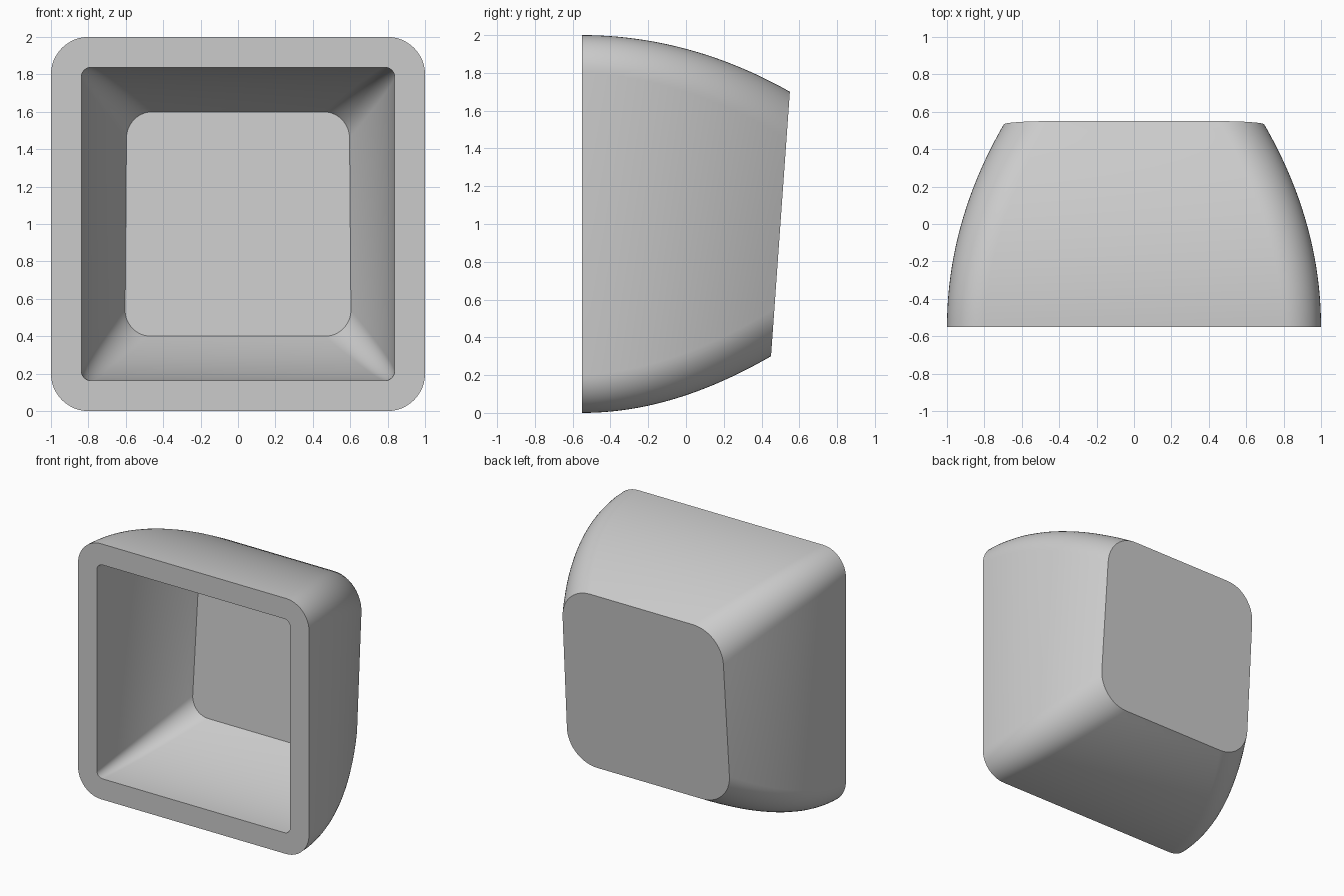
import bpy, bmesh, math

cube = bpy.data.objects.get("Cube")
if cube:
    bpy.data.objects.remove(cube, do_unlink=True)

STEPS, ARC = 24, 12
FRONT_Y, SLOPE = -0.55, 0.0714

grey = bpy.data.materials.new("plain grey")
grey.use_nodes = True
colour = (0.6, 0.6, 0.6, 1)
grey.diffuse_color = colour
grey.node_tree.nodes["Principled BSDF"].inputs["Base Color"].default_value = colour


def section(bm, t, half, radius, depth):
    """Rounded square whose plane leans further back as t grows."""
    ring = []
    for corner in range(4):
        mid = math.radians(45 + 90 * corner)
        sx, sz = math.copysign(1, math.cos(mid)), math.copysign(1, math.sin(mid))
        for i in range(ARC + 1):
            a = math.radians(90 * (corner + i / ARC))
            x = sx * (half - radius) + radius * math.cos(a)
            z = sz * (half - radius) + radius * math.sin(a)
            x *= 1 + 0.008 * t * t * (-z / half)
            y = FRONT_Y + t * (depth + SLOPE * z)
            ring.append(bm.verts.new((x, y, 1 + z)))
    return ring


def bridge(bm, a, b):
    n = len(a)
    for i in range(n):
        j = (i + 1) % n
        bm.faces.new((a[i], a[j], b[j], b[i]))


def bowed_shell(bm, half, radius, depth):
    """Loft of sections narrowing along a parabola, closed at the back."""
    rings = []
    for s in range(STEPS + 1):
        t = s / STEPS
        h = half[0] + (half[1] - half[0]) * t * t
        r = radius[0] + (radius[1] - radius[0]) * t
        rings.append(section(bm, t, h, r, depth))
    for a, b in zip(rings, rings[1:]):
        bridge(bm, a, b)
    bm.faces.new(rings[-1])
    return rings[0]


# Hollow cap: outer skin, inner cavity and the flat front rim
bm = bmesh.new()
outer = bowed_shell(bm, (1.0, 0.7), (0.2, 0.25), 1.05)
inner = bowed_shell(bm, (0.837, 0.6), (0.05, 0.14), 0.885)
bridge(bm, outer, inner)
bmesh.ops.recalc_face_normals(bm, faces=bm.faces)
mesh = bpy.data.meshes.new("hollow_cap")
bm.to_mesh(mesh)
bm.free()
mesh.materials.append(grey)

cap = bpy.data.objects.new("hollow_cap", mesh)
bpy.context.collection.objects.link(cap)
bpy.context.view_layer.objects.active = cap
cap.select_set(True)
bpy.ops.object.shade_smooth_by_angle(angle=math.radians(30))
